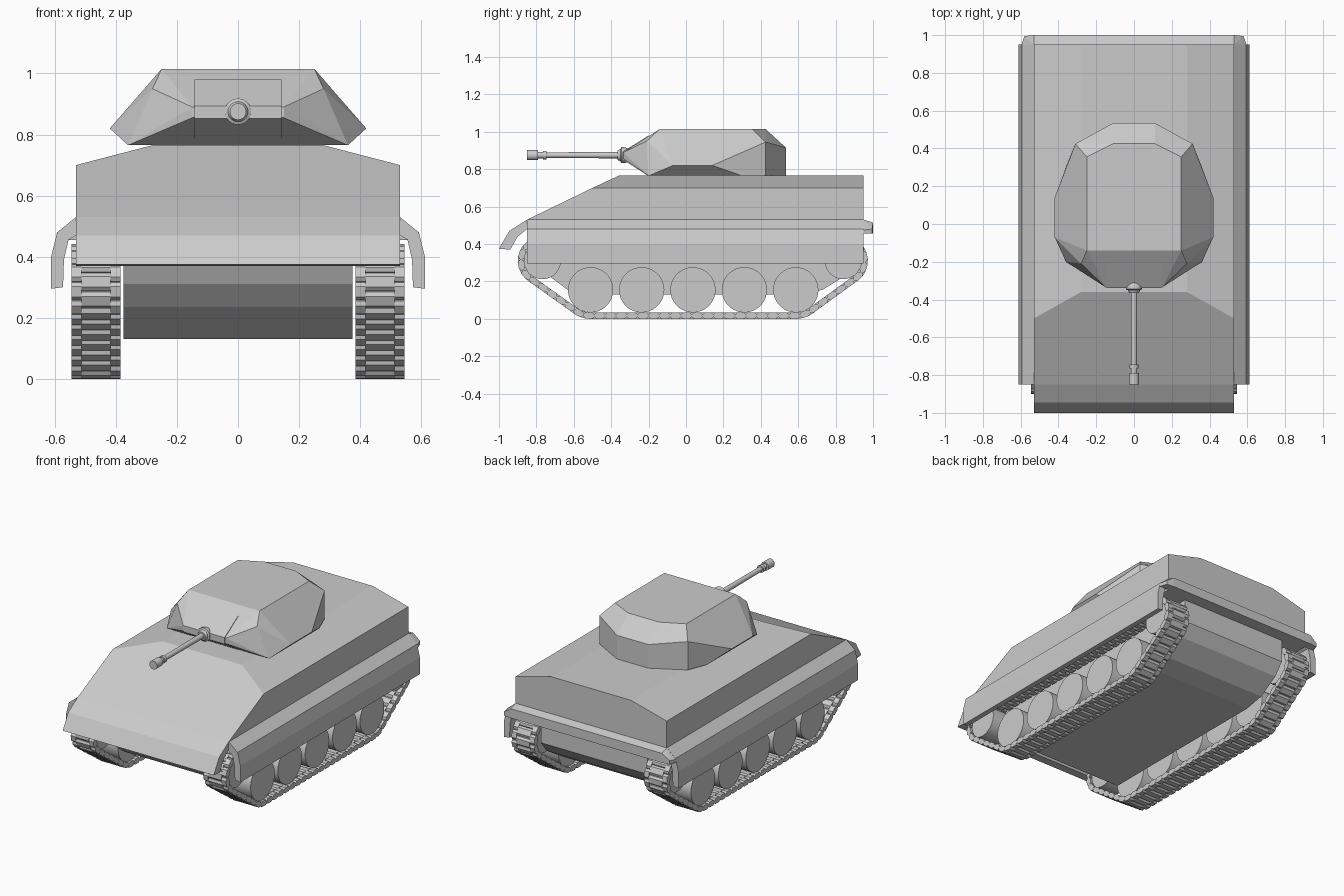
import bpy, bmesh
from math import sin, cos, pi, radians, atan2
from mathutils import Vector

if "Cube" in bpy.data.objects:
    bpy.data.objects.remove(bpy.data.objects["Cube"])


def finish(name, bm, smooth=False):
    bmesh.ops.recalc_face_normals(bm, faces=bm.faces)
    me = bpy.data.meshes.new(name)
    bm.to_mesh(me)
    bm.free()
    ob = bpy.data.objects.new(name, me)
    bpy.context.collection.objects.link(ob)
    if smooth:
        bpy.ops.object.select_all(action='DESELECT')
        ob.select_set(True)
        bpy.context.view_layer.objects.active = ob
        bpy.ops.object.shade_smooth_by_angle(angle=radians(35))
    return ob


def prism(bm, profile, axis, a, b):
    """Extrude a 2D profile: axis 'x' takes (y, z), axis 'y' takes (x, z)."""
    def put(p, t):
        return (t, p[0], p[1]) if axis == 'x' else (p[0], t, p[1])
    face = bm.faces.new([bm.verts.new(put(p, a)) for p in profile])
    ext = bmesh.ops.extrude_face_region(bm, geom=[face])['geom']
    move = Vector(put((0, 0), b - a))
    bmesh.ops.translate(bm, vec=move, verts=[v for v in ext if isinstance(v, bmesh.types.BMVert)])


def extruded(name, profile, axis, a, b, smooth=False):
    bm = bmesh.new()
    prism(bm, profile, axis, a, b)
    return finish(name, bm, smooth)


def faceted(name, half_points):
    """Convex plate body from right-half corner points, mirrored in x."""
    bm = bmesh.new()
    for x, y, z in half_points:
        for s in (1, -1):
            bm.verts.new((s * x, y, z))
    bmesh.ops.convex_hull(bm, input=bm.verts)
    bmesh.ops.dissolve_limit(bm, angle_limit=radians(2), verts=bm.verts, edges=bm.edges)
    return finish(name, bm)


def circle(cy, cz, r, n=36):
    return [(cy + r * cos(2 * pi * i / n), cz + r * sin(2 * pi * i / n)) for i in range(n)]


# Upper hull with sloped front plate
faceted("upper_hull", [
    (.53, -.85, .53), (.53, -.85, .47), (.53, .95, .455), (.53, -.5, .70),
    (.53, .95, .70), (.28, -.36, .765), (.28, .95, .765)])

# Lower tub between the tracks
extruded("lower_hull", [(-.84, .46), (-.84, .37), (-.81, .31), (-.74, .235), (-.6, .13),
                        (.6, .13), (.73, .155), (.86, .235), (.92, .31), (.92, .46)],
         'x', -.375, .375)

# Bent front plate and rear ledge
extruded("front_plate", [(-.85, .53), (-.945, .47), (-1, .375), (-.94, .37), (-.90, .44), (-.85, .48)],
         'x', -.53, .53)
faceted("rear_ledge", [(.53, .95, .53), (.53, 1, .515), (.53, 1, .455), (.53, .95, .455),
                       (.58, .995, .48), (.58, .995, .455), (.595, .95, .475), (.595, .95, .455)])

# Side skirts
skirt = [(.53, .53), (.592, .48), (.612, .40), (.612, .295), (.573, .30), (.57, .39), (.555, .455), (.53, .47)]
for side, s in (("right", 1), ("left", -1)):
    extruded(side + "_skirt", [(s * x, z) for x, z in skirt], 'y', -.85, .95)

# Turret body
faceted("turret", [
    (.25, -.14, 1.015), (.25, .355, 1.015), (.11, .425, 1.015),
    (.11, .535, .915), (.31, .425, .945), (.42, .14, .82), (.42, -.07, .82),
    (.28, -.21, .95), (.15, -.335, .89), (.15, -.335, .855),
    (.36, -.2, .765), (.36, .3, .765), (.31, .425, .765), (.11, .535, .765)])
extruded("mantlet", [(-.2, .98), (-.34, .893), (-.34, .852), (-.2, .763)], 'x', -.143, .143)

# Gun: one lathed profile of (y, radius)
gun = [(-.26, 0), (-.29, .022), (-.31, .036), (-.33, .043), (-.345, .043), (-.35, .033), (-.365, .026),
       (-.365, .017), (-.745, .015), (-.745, .023), (-.765, .023), (-.765, .017),
       (-.79, .017), (-.79, .027), (-.85, .027), (-.85, 0)]
bm = bmesh.new()
vs = [bm.verts.new((r, y, .875)) for y, r in gun]
es = [bm.edges.new(p) for p in zip(vs, vs[1:])]
bmesh.ops.spin(bm, geom=vs + es, cent=(0, 0, .875), axis=(0, 1, 0), angle=2 * pi, steps=24)
bmesh.ops.remove_doubles(bm, verts=bm.verts, dist=.0005)
finish("gun_barrel", bm, True)

# Track loop: arcs round the end and road wheels, resampled to even links
path = []
for cy, cz, r, a0, a1 in ((-.767, .31, .115, 90, 237), (-.51, .155, .138, 237, 270),
                          (.587, .155, .138, 270, 303), (.84, .31, .115, 303, 450)):
    for i in range(13):
        a = radians(a0 + (a1 - a0) * i / 12)
        path.append(Vector((cy + r * cos(a), cz + r * sin(a))))
path.append(path[0])
lengths = [(q - p).length for p, q in zip(path, path[1:])]
LINKS = 70
pitch = sum(lengths) / LINKS


def on_path(d):
    d %= sum(lengths)
    for p, q, l in zip(path, path[1:], lengths):
        if d <= l and l > 1e-6:
            return p.lerp(q, d / l)
        d -= l
    return path[-1]


def add_pad(bm, d, x0, x1):
    c = on_path(d)
    t = on_path(d + pitch / 3) - on_path(d - pitch / 3)
    a = atan2(t.y, t.x)
    h = pitch * .5
    pad = [(-h, -.006), (-h * .6, -.017), (h * .6, -.017), (h, -.006),
           (h, .006), (h * .6, .017), (-h * .6, .017), (-h, .006)]
    prism(bm, [(c.x + u * cos(a) - v * sin(a), c.y + u * sin(a) + v * cos(a)) for u, v in pad],
          'x', x0, x1)


for side, s in (("right", 1), ("left", -1)):
    bm = bmesh.new()
    for i in range(LINKS):
        add_pad(bm, i * pitch, s * .418, s * .512)
        for x in (.385, .512):
            add_pad(bm, (i + .5) * pitch, s * x, s * (x + .033))
    finish(side + "_track", bm)
    # Road wheels and end wheels
    for i, y in enumerate((-.51, -.237, .037, .312, .587)):
        extruded(f"{side}_road_wheel_{i + 1}", circle(y, .155, .121), 'x', s * .40, s * .53, True)
    for name, y in (("front", -.767), ("rear", .84)):
        extruded(f"{side}_{name}_wheel", circle(y, .31, .098), 'x', s * .40, s * .53, True)
